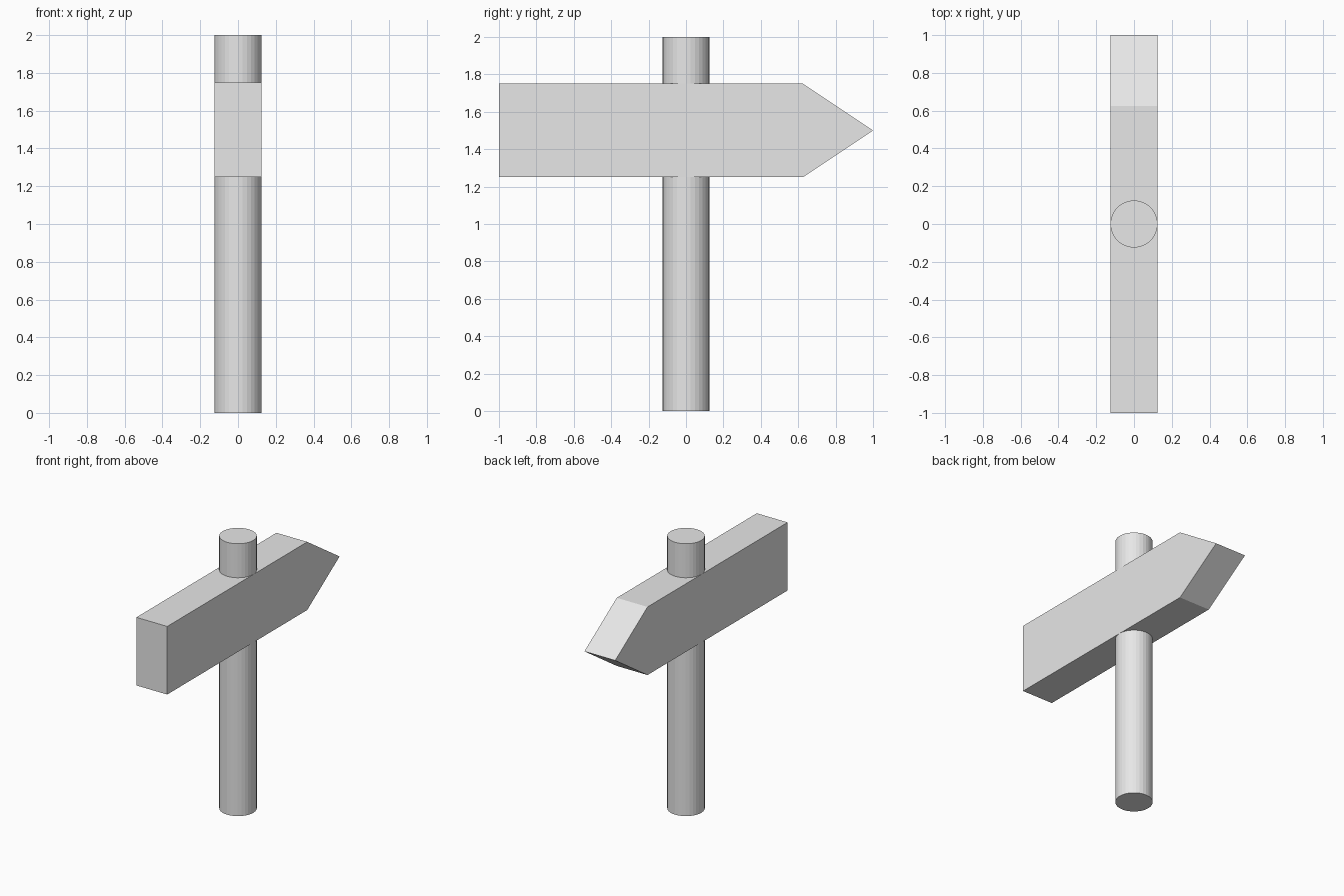
import bpy
import bmesh

cube = bpy.data.objects.get("Cube")
if cube:
    bpy.data.objects.remove(cube, do_unlink=True)

THICKNESS = 0.25

# Plain grey for the whole sign
grey = bpy.data.materials.new("light_grey")
grey.use_nodes = True
grey.diffuse_color = (0.8, 0.8, 0.8, 1)
grey.node_tree.nodes["Principled BSDF"].inputs["Base Color"].default_value = grey.diffuse_color

# Round upright post, flat-shaded
bpy.ops.mesh.primitive_cylinder_add(vertices=32, radius=THICKNESS / 2, depth=2, location=(0, 0, 1))
post = bpy.context.object
post.name = "post"
post.data.materials.append(grey)

# Arrow board: side profile (y, z) extruded across x
profile = [(-1, 1.25), (0.625, 1.25), (1, 1.5), (0.625, 1.75), (-1, 1.75)]
bm = bmesh.new()
side = bm.faces.new([bm.verts.new((-THICKNESS / 2, y, z)) for y, z in profile])
extruded = bmesh.ops.extrude_face_region(bm, geom=[side])["geom"]
bmesh.ops.translate(bm, vec=(THICKNESS, 0, 0),
                    verts=[v for v in extruded if isinstance(v, bmesh.types.BMVert)])
bmesh.ops.recalc_face_normals(bm, faces=bm.faces)
mesh = bpy.data.meshes.new("arrow_board")
bm.to_mesh(mesh)
bm.free()
mesh.materials.append(grey)
board = bpy.data.objects.new("arrow_board", mesh)
bpy.context.collection.objects.link(board)
